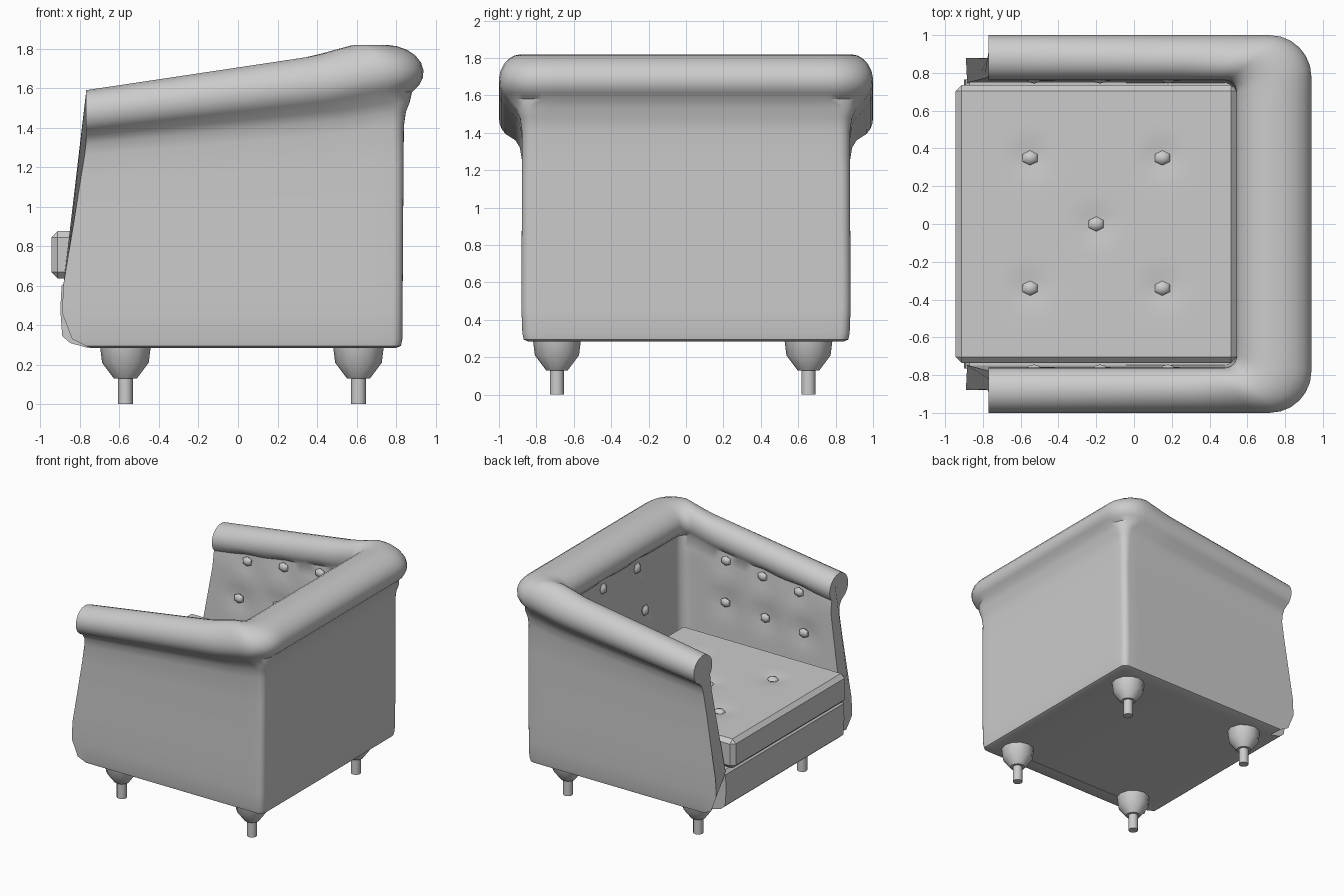
import bpy, bmesh, math
from mathutils import Vector

if "Cube" in bpy.data.objects:
    bpy.data.objects.remove(bpy.data.objects["Cube"])


def finish(name, bm, angle=40, mirror=False):
    bmesh.ops.recalc_face_normals(bm, faces=bm.faces)
    me = bpy.data.meshes.new(name)
    bm.to_mesh(me)
    bm.free()
    ob = bpy.data.objects.new(name, me)
    bpy.context.collection.objects.link(ob)
    bpy.ops.object.select_all(action='DESELECT')
    ob.select_set(True)
    bpy.context.view_layer.objects.active = ob
    bpy.ops.object.shade_smooth_by_angle(angle=math.radians(angle))
    if mirror:
        m = ob.modifiers.new("Mirror", 'MIRROR')
        m.use_axis = (False, True, False)
        m.use_clip = True
    return ob


def interp(table, v):
    if v <= table[0][0]:
        return table[0][1]
    for (a, fa), (b, fb) in zip(table, table[1:]):
        if v <= b:
            return fa + (fb - fa) * (v - a) / (b - a)
    return table[-1][1]


def dimple(p, centres, depth, radius):
    return sum(depth * math.exp(-((p - Vector(c)).length / radius) ** 2) for c in centres)


# Button positions (half of the inner shell, and the seat)
ARM_BUTTONS = [(0.18, 0.757, 1.14), (-0.18, 0.757, 1.11), (-0.53, 0.757, 1.08),
               (0.19, 0.78, 1.47), (-0.14, 0.78, 1.43), (-0.47, 0.78, 1.39)]
BACK_BUTTONS = [(0.568, 0.3, 1.15), (0.585, 0.22, 1.52)]
SEAT_BUTTONS = [(-0.55, 0.35, 0.875), (0.15, 0.35, 0.875), (-0.2, 0, 0.875),
                (-0.55, -0.34, 0.875), (0.15, -0.34, 0.875)]

# Shell: a wall-and-roll section swept round a U, each point as
# (half width, back x, corner radius, z at arm front, z at back)
FRONT_EDGE = [(0.285, -0.75), (0.33, -0.84), (0.46, -0.89), (0.6, -0.885),
              (0.9, -0.835), (1.3, -0.77)]
RISE = [(0, 0), (0.85, 0.76), (1, 1)]
section = [(0.845, 0.80, 0.05, 0.285, 0.285), (0.868, 0.825, 0.05, 0.295, 0.295),
           (0.875, 0.832, 0.05, 0.33, 0.33), (0.88, 0.833, 0.05, 0.46, 0.46),
           (0.88, 0.834, 0.05, 0.6, 0.6), (0.878, 0.836, 0.05, 0.9, 0.9),
           (0.876, 0.838, 0.05, 1.12, 1.2), (0.878, 0.84, 0.06, 1.26, 1.41),
           (0.888, 0.85, 0.07, 1.32, 1.48), (0.912, 0.87, 0.1, 1.36, 1.53)]
for i in range(17):
    a = math.radians(-45 + 265 * i / 16)
    c, s = math.cos(a), math.sin(a)
    section.append((0.88 + 0.12 * c, 0.74 + 0.2 * c, 0.14 + 0.08 * c,
                    1.475 + 0.115 * s, 1.68 + 0.14 * s))
wall_start = len(section)
for i in range(1, 15):
    f = i / 14
    section.append((0.78 - 0.035 * f, 0.587 - 0.037 * f, 0.08,
                    1.39 + (0.55 - 1.39) * f, 1.57 + (0.55 - 1.57) * f))
section.append((0.745, 0.55, 0.08, 0.285, 0.285))

ARM_STEPS, ARC_STEPS, BACK_STEPS = 18, 6, 10
bm = bmesh.new()
columns = []
for row, (Y, X, r, zf, zb) in enumerate(section):
    line = []
    for i in range(ARM_STEPS):
        t = i / ARM_STEPS
        z = zf + (zb - zf) * interp(RISE, t)
        x0 = interp(FRONT_EDGE, zf)
        line.append(Vector((x0 + (X - r - x0) * t, Y, z)))
    for i in range(ARC_STEPS + 1):
        a = math.pi / 2 * (1 - i / ARC_STEPS)
        line.append(Vector((X - r + r * math.cos(a), Y - r + r * math.sin(a), zb)))
    for i in range(1, BACK_STEPS + 1):
        line.append(Vector((X, (Y - r) * (1 - i / BACK_STEPS), zb)))
    if row >= wall_start - 1:
        for p in line:
            p.y += dimple(p, ARM_BUTTONS, 0.025, 0.09)
            p.x += dimple(p, BACK_BUTTONS, 0.025, 0.09)
    columns.append([bm.verts.new(p) for p in line])
n = len(columns)
for j in range(n):
    A, B = columns[j], columns[(j + 1) % n]
    for i in range(len(A) - 1):
        bm.faces.new((A[i], A[i + 1], B[i + 1], B[i]))
bm.faces.new([c[0] for c in columns])
finish("arms_and_back", bm, 40, mirror=True)

# Base under the seat
bm = bmesh.new()
prof = [(0.6, 0.288), (-0.77, 0.288), (-0.85, 0.31), (-0.89, 0.345), (-0.9, 0.48),
        (-0.893, 0.6), (-0.87, 0.625), (0.6, 0.625)]
face = bm.faces.new([bm.verts.new((x, -0.765, z)) for x, z in prof])
ext = bmesh.ops.extrude_face_region(bm, geom=[face])
bmesh.ops.translate(bm, vec=(0, 1.53, 0),
                    verts=[v for v in ext["geom"] if isinstance(v, bmesh.types.BMVert)])
finish("seat_base", bm, 35)

# Seat cushion, chamfered and dimpled at the buttons
bm = bmesh.new()
bmesh.ops.create_cube(bm, size=1)
bmesh.ops.scale(bm, vec=(1.49, 1.47, 0.24), verts=bm.verts)
bmesh.ops.translate(bm, vec=(-0.2, 0, 0.757), verts=bm.verts)
bmesh.ops.bevel(bm, geom=list(bm.edges), offset=0.032, segments=1, affect='EDGES')
long_edges = [e for e in bm.edges if e.calc_length() > 1]
bmesh.ops.subdivide_edges(bm, edges=long_edges, cuts=27, use_grid_fill=True)
for v in bm.verts:
    if v.co.z > 0.87:
        v.co.z -= dimple(v.co, SEAT_BUTTONS, 0.018, 0.08)
finish("seat_cushion", bm, 35)


# Buttons
def button(name, pos, axis):
    bm = bmesh.new()
    bmesh.ops.create_uvsphere(bm, u_segments=6, v_segments=4, radius=0.046)
    bmesh.ops.scale(bm, vec=(1, 0.85, 0.55), verts=bm.verts)
    q = Vector((0, 0, 1)).rotation_difference(Vector(axis))
    bmesh.ops.rotate(bm, cent=(0, 0, 0), matrix=q.to_matrix(), verts=bm.verts)
    finish(name, bm, 50).location = pos


for p in SEAT_BUTTONS:
    button("seat_button", (p[0], p[1], p[2] - 0.008), (0, 0, 1))
for side in (1, -1):
    for x, y, z in ARM_BUTTONS:
        button("arm_button", (x, side * (y + 0.012), z), (0, -side, 0))
    for x, y, z in BACK_BUTTONS:
        button("back_button", (x + 0.012, side * y, z), (-1, 0, 0))

# Turned legs
LEG = [(0.0, 0.0), (0.038, 0.0), (0.038, 0.13), (0.058, 0.13), (0.118, 0.21),
       (0.128, 0.29), (0.0, 0.29)]
for name, x in (("front_leg", -0.57), ("back_leg", 0.61)):
    for y in (-0.69, 0.655):
        bm = bmesh.new()
        vs = [bm.verts.new((r, 0, z)) for r, z in LEG]
        edges = [bm.edges.new(p) for p in zip(vs, vs[1:])]
        bmesh.ops.spin(bm, geom=vs + edges, cent=(0, 0, 0), axis=(0, 0, 1),
                       angle=math.tau, steps=12, use_merge=True)
        bmesh.ops.remove_doubles(bm, verts=bm.verts, dist=0.0005)
        finish(name, bm, 35).location = (x, y, 0)
